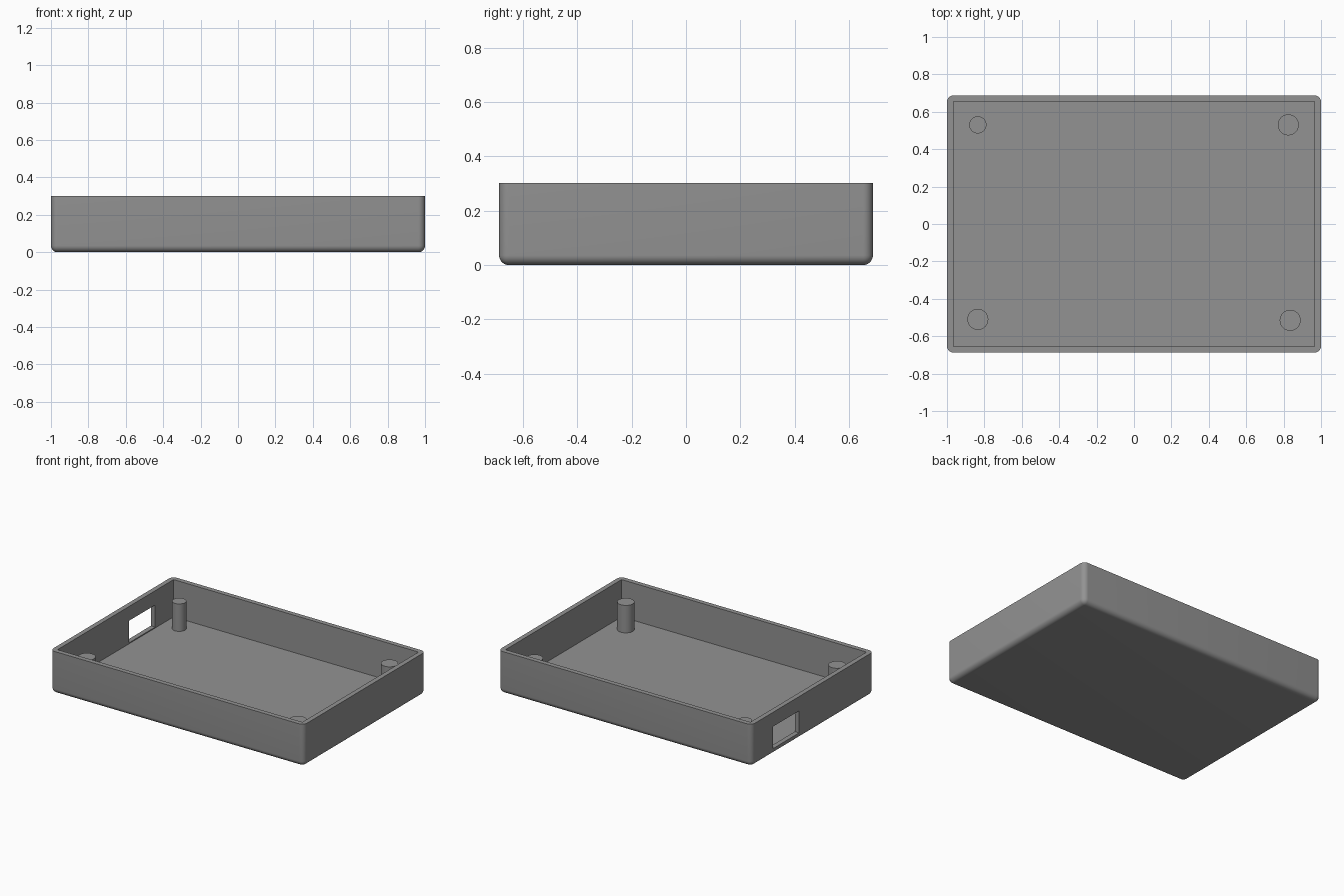
import bpy, bmesh, math

if "Cube" in bpy.data.objects:
    bpy.data.objects.remove(bpy.data.objects["Cube"])

W, D, H = 2.0, 1.376, 0.302     # outer size
WALL, FLOOR, R = 0.034, 0.036, 0.036

grey = bpy.data.materials.new("grey plastic")
grey.diffuse_color = (0.29, 0.29, 0.29, 1)
grey.use_nodes = True
grey.node_tree.nodes["Principled BSDF"].inputs["Base Color"].default_value = grey.diffuse_color


def box(name, lo, hi):
    """Axis-aligned box between two corners."""
    bm = bmesh.new()
    bmesh.ops.create_cube(bm, size=1)
    for v in bm.verts:
        v.co = [lo[i] + (v.co[i] + 0.5) * (hi[i] - lo[i]) for i in range(3)]
    mesh = bpy.data.meshes.new(name)
    bm.to_mesh(mesh)
    bm.free()
    mesh.materials.append(grey)
    ob = bpy.data.objects.new(name, mesh)
    bpy.context.collection.objects.link(ob)
    return ob


def activate(ob):
    bpy.ops.object.select_all(action='DESELECT')
    ob.select_set(True)
    bpy.context.view_layer.objects.active = ob


def cut(target, cutter):
    """Subtract the cutter and remove it."""
    mod = target.modifiers.new("cut", 'BOOLEAN')
    mod.operation, mod.solver, mod.object = 'DIFFERENCE', 'EXACT', cutter
    activate(target)
    bpy.ops.object.modifier_apply(modifier=mod.name)
    bpy.data.objects.remove(cutter, do_unlink=True)


# Tray: block with rounded sides and bottom, flat rim
tray = box("tray", (-W / 2, -D / 2, 0), (W / 2, D / 2, H))
bm = bmesh.new()
bm.from_mesh(tray.data)
edges = [e for e in bm.edges if min(v.co.z for v in e.verts) < 0.01]
bmesh.ops.bevel(bm, geom=edges, offset=R, segments=8, profile=0.5, affect='EDGES')
bm.to_mesh(tray.data)
bm.free()

# Square-cornered cavity and port opening in the left wall
cut(tray, box("cavity_cutter", (-W / 2 + WALL, -D / 2 + WALL, FLOOR),
              (W / 2 - WALL, D / 2 - WALL, H + 0.2)))
cut(tray, box("port_cutter", (-W / 2 - 0.1, 0.153, 0.043),
              (-W / 2 + 0.1, 0.445, 0.2)))
activate(tray)
bpy.ops.object.shade_smooth_by_angle(angle=math.radians(30))

# Corner posts: x, y, radius
TOP = 0.232
for name, x, y, r in (("back_left_post", -0.835, 0.53, 0.046),
                      ("back_right_post", 0.825, 0.53, 0.056),
                      ("front_left_post", -0.835, -0.51, 0.056),
                      ("front_right_post", 0.835, -0.515, 0.056)):
    base = FLOOR - 0.01
    bpy.ops.mesh.primitive_cylinder_add(vertices=48, radius=r, depth=TOP - base,
                                        location=(x, y, (TOP + base) / 2))
    post = bpy.context.object
    post.name = name
    post.data.materials.append(grey)
    bpy.ops.object.shade_smooth_by_angle(angle=math.radians(30))
